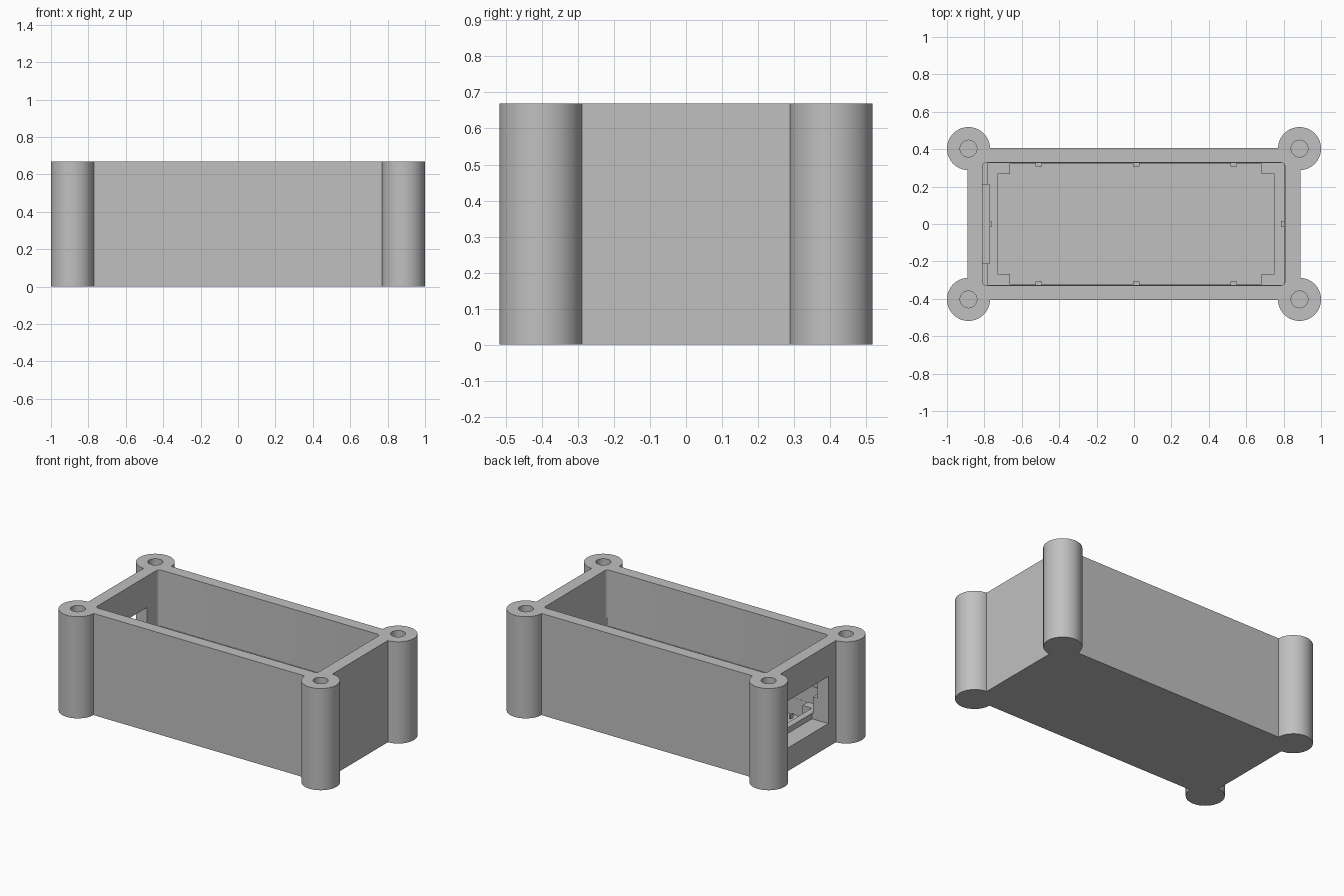
import bpy

old = bpy.data.objects.get("Cube")
if old:
    bpy.data.objects.remove(old, do_unlink=True)

grey = bpy.data.materials.new("light_grey_plastic")
grey.use_nodes = True
colour = (0.53, 0.53, 0.53, 1)
grey.diffuse_color = colour
grey.node_tree.nodes["Principled BSDF"].inputs["Base Color"].default_value = colour

HEIGHT = 0.67
FLOOR = 0.08
LEDGE = 0.19       # top of the board supports
STEP = 0.30        # where the end wall becomes thinner
MID = 0.012        # middle of the board pocket


def box(name, x, y, z):
    """Box spanning the given (low, high) ranges."""
    bpy.ops.mesh.primitive_cube_add(size=1)
    ob = bpy.context.object
    ob.name = name
    for v in ob.data.vertices:
        v.co = [r[0] + (c + 0.5) * (r[1] - r[0]) for c, r in zip(v.co, (x, y, z))]
    return ob


def cylinder(name, x, y, z, radius, sides=64):
    bpy.ops.mesh.primitive_cylinder_add(
        vertices=sides, radius=radius, depth=z[1] - z[0],
        location=(x, y, sum(z) / 2))
    ob = bpy.context.object
    ob.name = name
    return ob


def apply(ob, mod):
    bpy.context.view_layer.objects.active = ob
    bpy.ops.object.modifier_apply(modifier=mod.name)


def combine(body, tool, operation):
    """Boolean the tool into the body and discard the tool."""
    mod = body.modifiers.new("combine", 'BOOLEAN')
    mod.operation = operation
    mod.solver = 'EXACT'
    mod.object = tool
    apply(body, mod)
    bpy.data.objects.remove(tool, do_unlink=True)


def round_upright_edges(ob, width):
    """Bevel only the vertical edges of a box."""
    weight = ob.data.attributes.new("bevel_weight_edge", 'FLOAT', 'EDGE')
    for e in ob.data.edges:
        a, b = (ob.data.vertices[i].co for i in e.vertices)
        weight.data[e.index].value = float(abs(a.z - b.z) > 0.01)
    mod = ob.modifiers.new("round", 'BEVEL')
    mod.limit_method = 'WEIGHT'
    mod.width = width
    mod.segments = 4
    apply(ob, mod)


# Outer shell with a round screw post at each corner
case = box("enclosure_case", (-0.89, 0.89), (-0.405, 0.405), (0, HEIGHT))
corners = [(sx * 0.885, sy * 0.403) for sx in (-1, 1) for sy in (-1, 1)]
for x, y in corners:
    combine(case, cylinder("screw_post", x, y, (0, HEIGHT), 0.115), 'UNION')

# Blind screw holes
for x, y in corners:
    combine(case, cylinder("screw_hole", x, y, (0.25, HEIGHT + 0.1), 0.045, 48),
            'DIFFERENCE')

# Cavity: wide upper part, board pocket, then the pit between the corner supports
upper = box("upper_cavity", (-0.81, 0.807), (-0.328, 0.328), (STEP, HEIGHT + 0.1))
round_upright_edges(upper, 0.02)
combine(case, upper, 'DIFFERENCE')
for name, x, y, z in (
        ("board_pocket", (-0.78, 0.803), (-0.325, 0.325), (LEDGE, STEP + 0.05)),
        ("pit", (-0.73, 0.75), (-0.268, 0.268), (FLOOR, LEDGE + 0.05)),
        ("pit_middle", (-0.663, 0.682), (-0.324, 0.324), (FLOOR, LEDGE + 0.04))):
    combine(case, box(name, x, y, z), 'DIFFERENCE')

# Snap clips that hold the board down
clip_z = (0.235, 0.265)
for x in (MID - 0.521, MID, MID + 0.521):
    for side in (-1, 1):
        y = sorted((side * 0.307, side * 0.35))
        combine(case, box("snap_clip", (x - 0.018, x + 0.018), y, clip_z), 'UNION')
for x in ((-0.82, -0.762), (0.785, 0.83)):
    combine(case, box("snap_clip", x, (-0.015, 0.015), clip_z), 'UNION')

# Connector window through the right end wall
combine(case, box("connector_window", (-1.1, -0.772), (-0.21, 0.21), (0.153, 0.463)),
        'DIFFERENCE')

# Finish
case.data.materials.clear()
case.data.materials.append(grey)
bpy.ops.object.select_all(action='DESELECT')
case.select_set(True)
bpy.context.view_layer.objects.active = case
bpy.ops.object.shade_smooth_by_angle()
